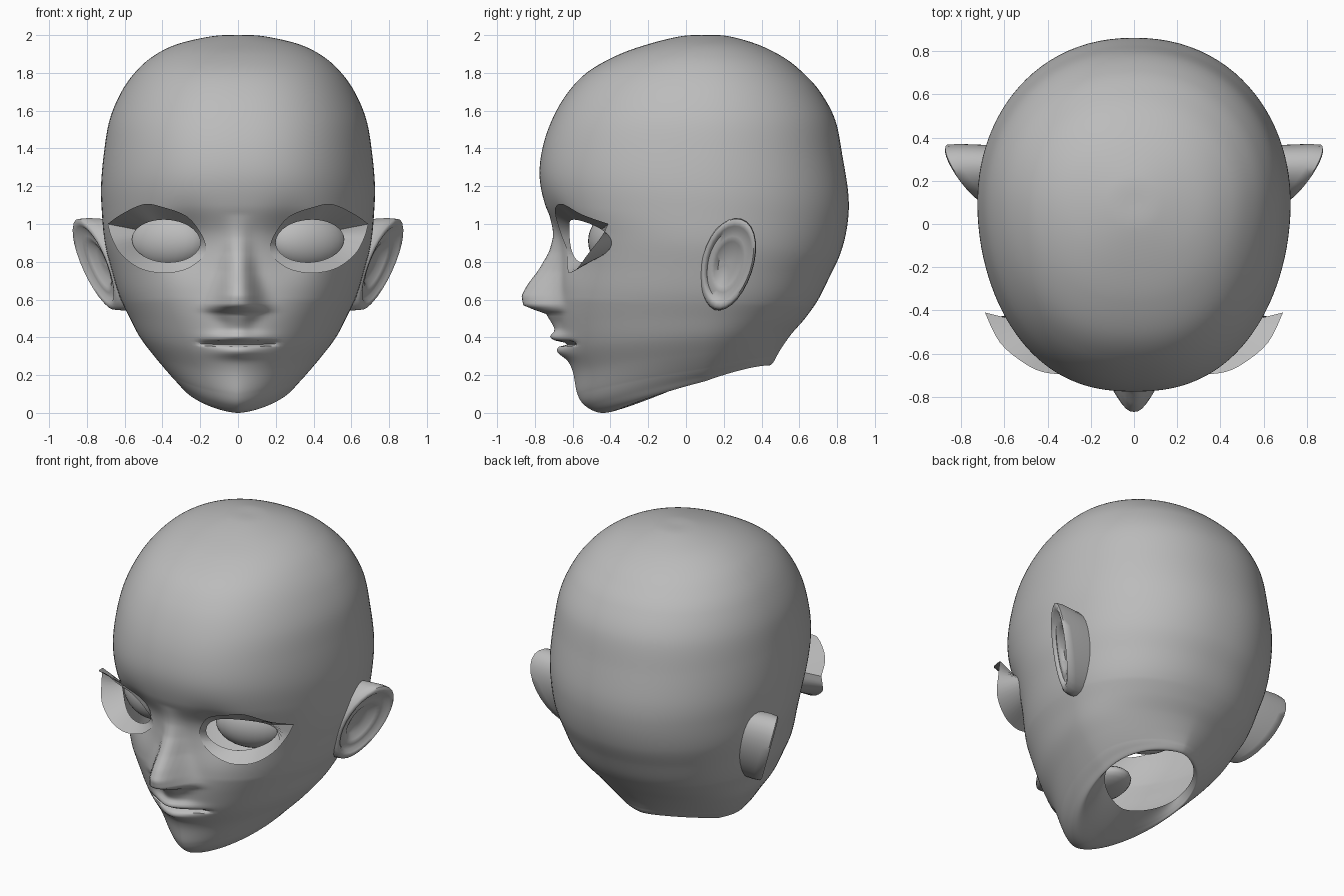
import bpy, bmesh, math
from mathutils import Matrix, Vector
from mathutils.bvhtree import BVHTree

cube = bpy.data.objects.get("Cube")
if cube:
    bpy.data.objects.remove(cube, do_unlink=True)

skin = bpy.data.materials.new("grey_skin")
skin.use_nodes = True
GREY = (0.5, 0.5, 0.5, 1)
skin.diffuse_color = GREY
skin.node_tree.nodes["Principled BSDF"].inputs["Base Color"].default_value = GREY


def finish(name, bm, angle=60):
    """Turn a bmesh into a smooth shaded object."""
    mesh = bpy.data.meshes.new(name)
    bm.to_mesh(mesh)
    bm.free()
    obj = bpy.data.objects.new(name, mesh)
    bpy.context.collection.objects.link(obj)
    mesh.materials.append(skin)
    bpy.ops.object.select_all(action="DESELECT")
    obj.select_set(True)
    bpy.context.view_layer.objects.active = obj
    bpy.ops.object.shade_smooth_by_angle(angle=math.radians(angle))


def catmull(keys, steps):
    """Smoothly interpolate a list of equal-length tuples."""
    out = []
    for i in range(len(keys) - 1):
        a, b, c, d = (keys[max(i - 1, 0)], keys[i], keys[i + 1],
                      keys[min(i + 2, len(keys) - 1)])
        for k in range(steps):
            t = k / steps
            out.append([q + t / 2 * (r - p + t * (2 * p - 5 * q + 4 * r - s
                        + t * (3 * (q - r) + s - p)))
                        for p, q, r, s in zip(a, b, c, d)])
    return out + [list(keys[-1])]


def loft(bm, rings):
    """Bridge closed rings of points with quads."""
    rows = [[bm.verts.new(p) for p in ring] for ring in rings]
    n = len(rows[0])
    for a, b in zip(rows, rows[1:]):
        for j in range(n):
            k = (j + 1) % n
            bm.faces.new((a[j], b[j], b[k], a[k]))
    return rows


def clamp(v):
    return max(0.0, min(1.0, v))


def bell(v, centre, width):
    return math.exp(-((v - centre) / width) ** 2)


# Head rings, crown to neck rim: front y, front z, back y, back z, half width
RINGS = [
    (.1, 2, .1, 2, 0), (-.02, 1.995, .22, 1.995, .13), (-.19, 1.955, .38, 1.95, .32),
    (-.36, 1.895, .52, 1.88, .45), (-.52, 1.805, .62, 1.8, .545),
    (-.63, 1.69, .71, 1.7, .62), (-.71, 1.55, .79, 1.55, .68),
    (-.76, 1.4, .83, 1.35, .71), (-.775, 1.25, .86, 1.15, .725),
    (-.745, 1.1, .855, 1, .72), (-.68, .95, .82, .85, .705),
    (-.665, .8, .76, .72, .67), (-.67, .65, .7, .6, .63),
    (-.67, .5, .63, .5, .575), (-.65, .35, .56, .42, .52),
    (-.6, .22, .51, .35, .45), (-.575, .1, .48, .3, .38),
    (-.53, .035, .47, .28, .335), (-.44, 0, .46, .265, .305),
    (-.3, .035, .45, .255, .29), (-.1, .11, .44, .25, .27)]

# Nose ridge: height, projection, half width
NOSE = [(1.05, 0, .06), (.93, .03, .06), (.85, .06, .065), (.75, .12, .075),
        (.68, .17, .09), (.62, .2, .105), (.57, .19, .12), (.545, .13, .12),
        (.525, .07, .1), (.48, .045, .07), (.43, .02, .06), (.38, 0, .06)]


def nose(x, z):
    for (za, da, wa), (zb, db, wb) in zip(NOSE, NOSE[1:]):
        if zb <= z <= za:
            t = (za - z) / (za - zb)
            width = wa + t * (wb - wa)
            return (da + t * (db - da)) * math.exp(-abs(x / width) ** 2.5)
    return 0.0


def face_relief(x, z):
    """Forward offset of the face: nose, lips, mouth line and eye sockets."""
    ax = abs(x)
    relief = nose(x, z)
    relief += .05 * bell(z, .4, .028) * bell(x, 0, .13)
    relief += .04 * bell(z, .325, .035) * bell(x, 0, .12)
    relief -= .06 * bell(z, .366 + .1 * x * x, .009) * clamp((.22 - ax) / .08)
    relief -= .055 * bell(ax, .28, .13) * bell(z, .91, .15)
    return relief


HALF = 60
rings = []
for yf, zf, yb, zb, w in catmull(RINGS, 13):
    low = clamp((.6 - zf) / .5)
    ring = []
    for j in range(2 * HALF):
        side = 1 if j <= HALF else -1
        angle = math.pi * (min(j, 2 * HALF - j) / HALF) ** 1.3
        c = math.cos(angle)
        s = max(math.sin(angle), 0)
        power = .88 - .04 * c + (.4 + .04 * c) * low
        x = side * max(w, 0) * s ** power
        y = .1 - c * ((.1 - yf) if c > 0 else (yb - .1))
        z = zf + (zb - zf) * (1 - c) / 2 + .035 * low * s * s
        if y < -.2 and z > .2:
            y -= face_relief(x, z)
        ring.append((x, y, z))
    rings.append(ring)

bm = bmesh.new()
loft(bm, rings)
bmesh.ops.remove_doubles(bm, verts=bm.verts, dist=.0005)
bmesh.ops.recalc_face_normals(bm, faces=bm.faces)
surface = BVHTree.FromBMesh(bm)

# Eye openings, tilted slightly up at the outer end
EYE_X, EYE_Z, EYE_W, EYE_H = .38, .91, .18, .112


def eye_point(a):
    """Point of the eye outline on the face, left side."""
    u, v = EYE_W * math.cos(a), EYE_H * math.sin(a)
    x, z = EYE_X + u - .1 * v, EYE_Z + v + .08 * u
    hit = surface.ray_cast(Vector((x, -2, z)), Vector((0, 1, 0)))[0]
    return Vector((x, hit.y, z))


def eye_coords(p):
    u, v = abs(p.x) - EYE_X, p.z - EYE_Z
    return (u + .1 * v) / EYE_W, (v - .08 * u) / EYE_H


def in_eye(p):
    return p.y < -.2 and math.hypot(*eye_coords(p)) < 1


bmesh.ops.delete(bm, geom=[f for f in bm.faces if in_eye(f.calc_center_median())],
                 context="FACES")
for v in bm.verts:
    if v.is_boundary and v.co.y < -.2 and v.co.z > .7:
        side = math.copysign(1, v.co.x)
        u, t = eye_coords(v.co)
        p = eye_point(math.atan2(t, u))
        v.co = (side * p.x, p.y, p.z)
finish("head", bm)

# Flared lashes: from the eye opening out to a loop standing off the face
LASH = [(.69, 1, -.41), (.62, 1.05, -.55), (.5, 1.105, -.65), (.4, 1.09, -.69),
        (.27, 1.04, -.69), (.19, .94, -.66), (.17, .86, -.63), (.21, .8, -.63),
        (.29, .755, -.625), (.4, .74, -.615), (.52, .765, -.575),
        (.62, .84, -.52), (.67, .93, -.45)]
outer = catmull(LASH + LASH[:1], 4)[:-1]

for side, label in ((1, "left"), (-1, "right")):
    bm = bmesh.new()
    inner = [eye_point(math.atan2((z - EYE_Z) / EYE_H, (x - EYE_X) / EYE_W))
             for x, z, y in outer]
    loft(bm, [[(side * x, y, z) for x, z, y in outer],
              [(side * p.x, p.y, p.z) for p in inner]])
    finish(label + "_eyelashes", bm, 40)

    # Eyeball, set behind the opening and turned outward
    bm = bmesh.new()
    bmesh.ops.create_uvsphere(bm, u_segments=28, v_segments=16, radius=1)
    turn = Matrix.Rotation(side * math.radians(22), 4, "Z")
    place = Matrix.Translation((side * .37, -.38, .91))
    bm.transform(place @ turn @ Matrix.Diagonal((.22, .12, .15, 1)))
    finish(label + "_eyeball", bm)

# Ears: nested loops from the head, round the rim and into the hollow
EAR = [(.98, -.2), (1.02, -.05), (1, .0), (.93, .01), (.84, .005), (.76, -.015),
       (.62, -.01), (.5, -.02), (.35, -.045), (.02, -.04)]


def ear_loop(scale, depth, side):
    loop = []
    for i in range(28):
        a = math.tau * i / 28
        v = math.sin(a)
        u = math.cos(a) * (.14 + .01 * v)
        y = .22 + scale * (u + .04 * v)
        z = .787 + scale * (.24 * v + .08 * u)
        loop.append((side * (.41 + .55 * y + .28 * z + depth), y, z))
    return loop


for side, label in ((1, "left"), (-1, "right")):
    bm = bmesh.new()
    rows = loft(bm, [ear_loop(s, d, side) for s, d in EAR])
    bm.faces.new(rows[-1])
    bmesh.ops.recalc_face_normals(bm, faces=bm.faces)
    finish(label + "_ear", bm)

# Mouth pocket, seen through the neck opening
bm = bmesh.new()
bmesh.ops.create_uvsphere(bm, u_segments=20, v_segments=12, radius=1)
bm.transform(Matrix.Translation((0, -.3, .365)) @ Matrix.Diagonal((.15, .21, .07, 1)))
finish("mouth_pocket", bm)
